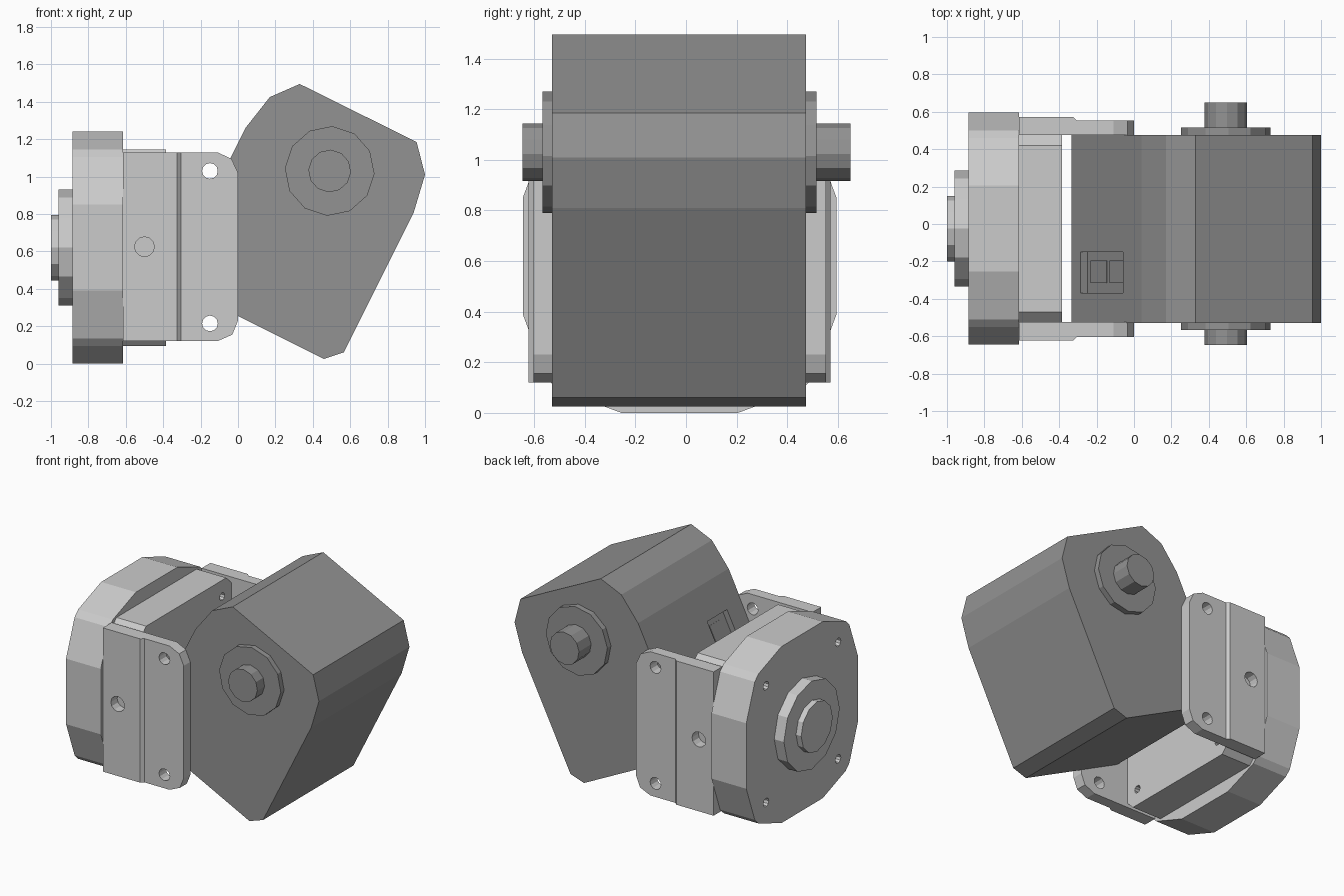
import bpy, bmesh, math

if "Cube" in bpy.data.objects:
    bpy.data.objects.remove(bpy.data.objects["Cube"])

CY, CZ = -0.025, 0.62          # motor axis position
AXIS = {'X': lambda a, b, t: (t, a, b), 'Y': lambda a, b, t: (a, t, b)}

# Dark grey of the tilted half
dark = bpy.data.materials.new("dark_grey")
dark.diffuse_color = (0.29, 0.29, 0.29, 1)
dark.use_nodes = True
dark.node_tree.nodes["Principled BSDF"].inputs["Base Color"].default_value = dark.diffuse_color


def prism(name, pts, axis, lo, hi, mat=None):
    """Extrude a closed 2D profile along an axis."""
    bm = bmesh.new()
    place = AXIS[axis]
    ends = [[bm.verts.new(place(a, b, t)) for a, b in pts] for t in (lo, hi)]
    bm.faces.new(ends[0])
    bm.faces.new(ends[1][::-1])
    n = len(pts)
    for i in range(n):
        j = (i + 1) % n
        bm.faces.new((ends[0][i], ends[1][i], ends[1][j], ends[0][j]))
    bmesh.ops.recalc_face_normals(bm, faces=bm.faces)
    mesh = bpy.data.meshes.new(name)
    bm.to_mesh(mesh)
    bm.free()
    if mat:
        mesh.materials.append(mat)
    obj = bpy.data.objects.new(name, mesh)
    bpy.context.collection.objects.link(obj)
    return obj


def ring(a, b, r, n=12, turn=0.0):
    return [(a + r * math.cos(turn + math.tau * i / n),
             b + r * math.sin(turn + math.tau * i / n)) for i in range(n)]


def cut(target, cutters):
    """Subtract each cutter, then delete it."""
    bpy.context.view_layer.objects.active = target
    for c in cutters:
        c.hide_render = True
        m = target.modifiers.new("cut", 'BOOLEAN')
        m.operation, m.solver, m.object = 'DIFFERENCE', 'EXACT', c
        bpy.ops.object.modifier_apply(modifier=m.name)
        bpy.data.objects.remove(c)


def quad_symmetric(quarter):
    """Mirror a quarter outline around the motor axis."""
    q = list(quarter)
    pts = q + [(-a, b) for a, b in q[::-1]] + [(-a, -b) for a, b in q] \
        + [(a, -b) for a, b in q[::-1]]
    return [(CY + a, CZ + b) for a, b in pts]


corners = [(CY + sy * 0.4, CZ + sz * 0.41) for sy in (-1, 1) for sz in (-1, 1)]

# Round end flange with four screw holes, pilot and hub
flange = prism("flange", quad_symmetric([(0.62, 0.23), (0.525, 0.485),
                                         (0.485, 0.525), (0.23, 0.62)]),
               'X', -0.885, -0.615)
cut(flange, [prism("hole", ring(a, b, 0.03, 10), 'X', -0.95, -0.80) for a, b in corners])
prism("pilot", ring(CY, CZ, 0.31), 'X', -0.96, -0.88)
prism("hub", ring(CY, CZ, 0.175), 'X', -1.0, -0.955)

# Middle block with chamfered edges
block = prism("middle_block", quad_symmetric([(0.525, 0.445), (0.445, 0.525)]),
              'X', -0.62, -0.385)
cut(block, [prism("hole", ring(a, b, 0.027, 10), 'X', -0.46, -0.3) for a, b in corners])

# Side brackets: stepped plates with rounded free corners
for side, name in ((-1, "front_bracket"), (1, "back_bracket")):
    y_in, y_step, y_out = (CY + side * d for d in (0.50, 0.578, 0.597))
    outline = [(-0.615, 0.12), (-0.11, 0.12), (-0.03, 0.155), (0, 0.23),
               (0, 1.02), (-0.035, 1.095), (-0.11, 1.13), (-0.615, 1.13)]
    bracket = prism(name, outline, 'Y', y_in, y_out)
    step = prism("step", [(-0.325, 0), (0.1, 0), (0.1, 1.3), (-0.325, 1.3)],
                 'Y', y_step, y_out + side * 0.1)
    for v in step.data.vertices:          # sloped shoulder of the step
        if v.co.x < 0 and abs(v.co.y - y_step) < 1e-4:
            v.co.x = -0.305
        elif v.co.x < 0:
            v.co.x = -0.43
    holes = [prism("hole", ring(-0.15, z, 0.042), 'Y', y_in - side * 0.1,
                   y_out + side * 0.1) for z in (0.215, 1.03)]
    holes.append(prism("hole", ring(-0.5, 0.625, 0.053), 'Y', y_out - side * 0.07,
                       y_out + side * 0.1))
    cut(bracket, [step] + holes)

# Tilted housing, symmetric about its leaning axis
housing = prism("tilted_housing",
                [(0.33, 1.495), (0.17, 1.425), (0.04, 1.26), (-0.335, 0.51),
                 (-0.30, 0.405), (0.46, 0.025), (0.565, 0.06), (0.94, 0.81),
                 (1.0, 1.01), (0.955, 1.185)], 'Y', -0.53, 0.475, dark)


def on_face(x0, x1, d0, d1):
    """Profile on the housing's left slope between two depths."""
    face = lambda x, d: (x + d * 0.894, 0.51 + 2 * (x + 0.335) - d * 0.447)
    return [face(x0, d0), face(x1, d0), face(x1, d1), face(x0, d1)]


# Recessed socket with two contact blocks
cut(housing, [prism("recess", on_face(-0.285, -0.06, -0.05, 0.04), 'Y', -0.37, -0.15, dark)])
for i, x in enumerate((-0.265, -0.163)):
    prism(f"socket_block_{i + 1}", on_face(x, x + 0.085, 0.036, 0.05), 'Y',
          -0.315, -0.195, dark)

# Pivot collar and shaft through the housing
prism("pivot_collar", ring(0.49, 1.03, 0.24, 12, -0.06), 'Y', -0.567, 0.515, dark)
prism("pivot_shaft", ring(0.49, 1.03, 0.114, 12, -0.06), 'Y', -0.647, 0.65, dark)
